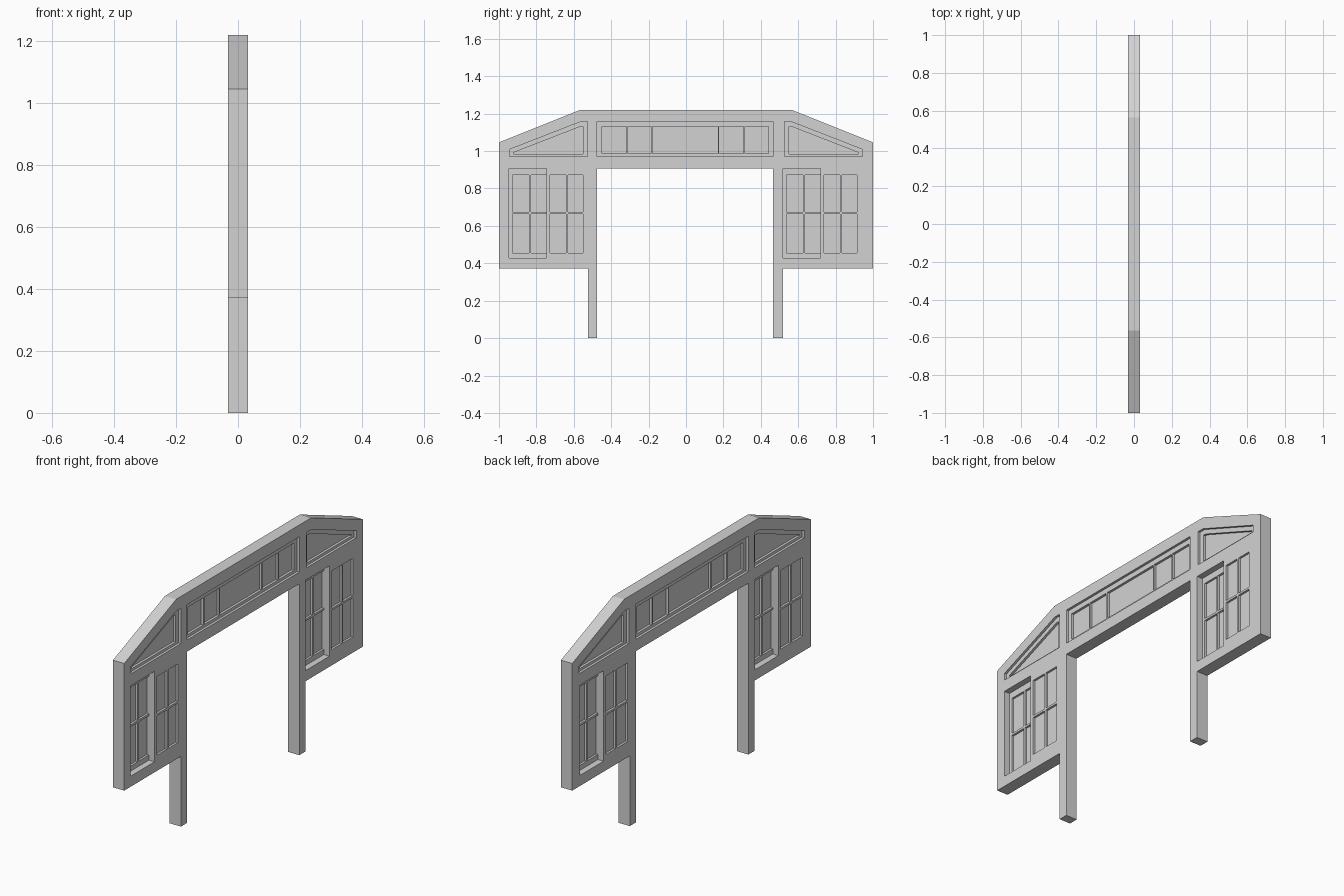
import bpy, bmesh
from mathutils import Matrix

cube = bpy.data.objects.get("Cube")
if cube:
    bpy.data.objects.remove(cube, do_unlink=True)

grey = bpy.data.materials.new("plain grey")
grey.use_nodes = True
COLOUR = (0.65, 0.65, 0.65, 1)
grey.diffuse_color = COLOUR
grey.node_tree.nodes["Principled BSDF"].inputs["Base Color"].default_value = COLOUR

# Local x, y, z become world y, z, x
TO_WORLD = Matrix(((0, 0, 1, 0), (1, 0, 0, 0), (0, 1, 0, 0), (0, 0, 0, 1)))


def rect(y0, y1, z0, z1):
    return [(y0, z0), (y1, z0), (y1, z1), (y0, z1)]


def mirrored(points):
    return [(-y, z) for y, z in reversed(points)]


def plate(name, outline, holes, x0, x1):
    """Flat panel in the y-z plane with cut-out holes, from x0 to x1."""
    curve = bpy.data.curves.new(name, "CURVE")
    curve.dimensions = "2D"
    curve.fill_mode = "BOTH"
    curve.extrude = (x1 - x0) / 2
    for loop in [outline] + holes:
        spline = curve.splines.new("POLY")
        spline.points.add(len(loop) - 1)
        for point, (y, z) in zip(spline.points, loop):
            point.co = (y, z, 0, 1)
        spline.use_cyclic_u = True
    temp = bpy.data.objects.new(name, curve)
    bpy.context.collection.objects.link(temp)
    graph = bpy.context.evaluated_depsgraph_get()
    mesh = bpy.data.meshes.new_from_object(temp.evaluated_get(graph))
    bpy.data.objects.remove(temp, do_unlink=True)
    bpy.data.curves.remove(curve)

    bm = bmesh.new()
    bm.from_mesh(mesh)
    bmesh.ops.remove_doubles(bm, verts=bm.verts, dist=1e-5)
    bmesh.ops.transform(bm, matrix=Matrix.Translation(((x0 + x1) / 2, 0, 0)) @ TO_WORLD, verts=bm.verts)
    bmesh.ops.recalc_face_normals(bm, faces=bm.faces)
    for face in bm.faces:
        face.smooth = False
        face.material_index = 0
    bm.to_mesh(mesh)
    bm.free()
    mesh.materials.clear()
    mesh.materials.append(grey)
    obj = bpy.data.objects.new(name, mesh)
    bpy.context.collection.objects.link(obj)
    return obj


HALF = 0.033      # half the wall thickness
FRAME = 0.02      # half thickness of the upper window frames
GLASS = 0.007     # half thickness of the upper panes
SILL, HEAD = 0.428, 0.907
WINDOW_WIDTH = 0.416
windows = {"front": -0.946, "back": 0.519}

# Openings of the upper windows
transom = rect(-0.475, 0.466, 0.97, 1.157)
gable = [(-0.945, 0.97), (-0.526, 0.97), (-0.526, 1.157), (-0.562, 1.157), (-0.945, 1.008)]
gable_pane = [(-0.922, 0.984), (-0.55, 0.984), (-0.55, 1.13), (-0.567, 1.13), (-0.922, 0.992)]
openings = [rect(y, y + WINDOW_WIDTH, SILL, HEAD) for y in windows.values()]

# Wall with roof slopes, doorway and two posts
wall = [(-1, 0.372), (-0.525, 0.372), (-0.525, 0), (-0.475, 0), (-0.475, 0.908),
        (0.466, 0.908), (0.466, 0), (0.518, 0), (0.518, 0.372), (1, 0.372),
        (1, 1.046), (0.565, 1.22), (-0.565, 1.22), (-1, 1.046)]
plate("wall", wall, openings + [transom, gable, mirrored(gable)], -HALF, HALF)

# Long upper window over the doorway
bars = [(-0.45, -0.318), (-0.31, -0.187), (-0.178, 0.17), (0.177, 0.307), (0.315, 0.441)]
plate("transom_frame", transom, [rect(a, b, 0.986, 1.13) for a, b in bars], -FRAME, FRAME)
plate("transom_glass", transom, [], -GLASS, GLASS)

# Sloping upper windows at both ends
for side, turn in (("front", list), ("back", mirrored)):
    plate(side + "_gable_frame", turn(gable), [turn(gable_pane)], -FRAME, FRAME)
    plate(side + "_gable_glass", turn(gable), [], -GLASS, GLASS)

# Sliding windows: two sashes, each filling half of the wall thickness
sashes = [("inner", 0, 0.219, [(0.018, 0.106), (0.117, 0.2)], -HALF, 0),
          ("outer", 0.2, WINDOW_WIDTH, [(0.219, 0.304), (0.315, 0.395)], 0, HALF)]
rows = [(0.455, 0.663), (0.674, 0.872)]
for side, start in windows.items():
    for label, y0, y1, columns, x0, x1 in sashes:
        name = f"{side}_{label}_sash"
        outline = rect(start + y0, start + y1, SILL, HEAD)
        panes = [rect(start + a, start + b, c, d) for a, b in columns for c, d in rows]
        plate(name, outline, panes, x0, x1)
        middle = (x0 + x1) / 2
        plate(name + "_glass", outline, [], middle - 0.005, middle + 0.005)
